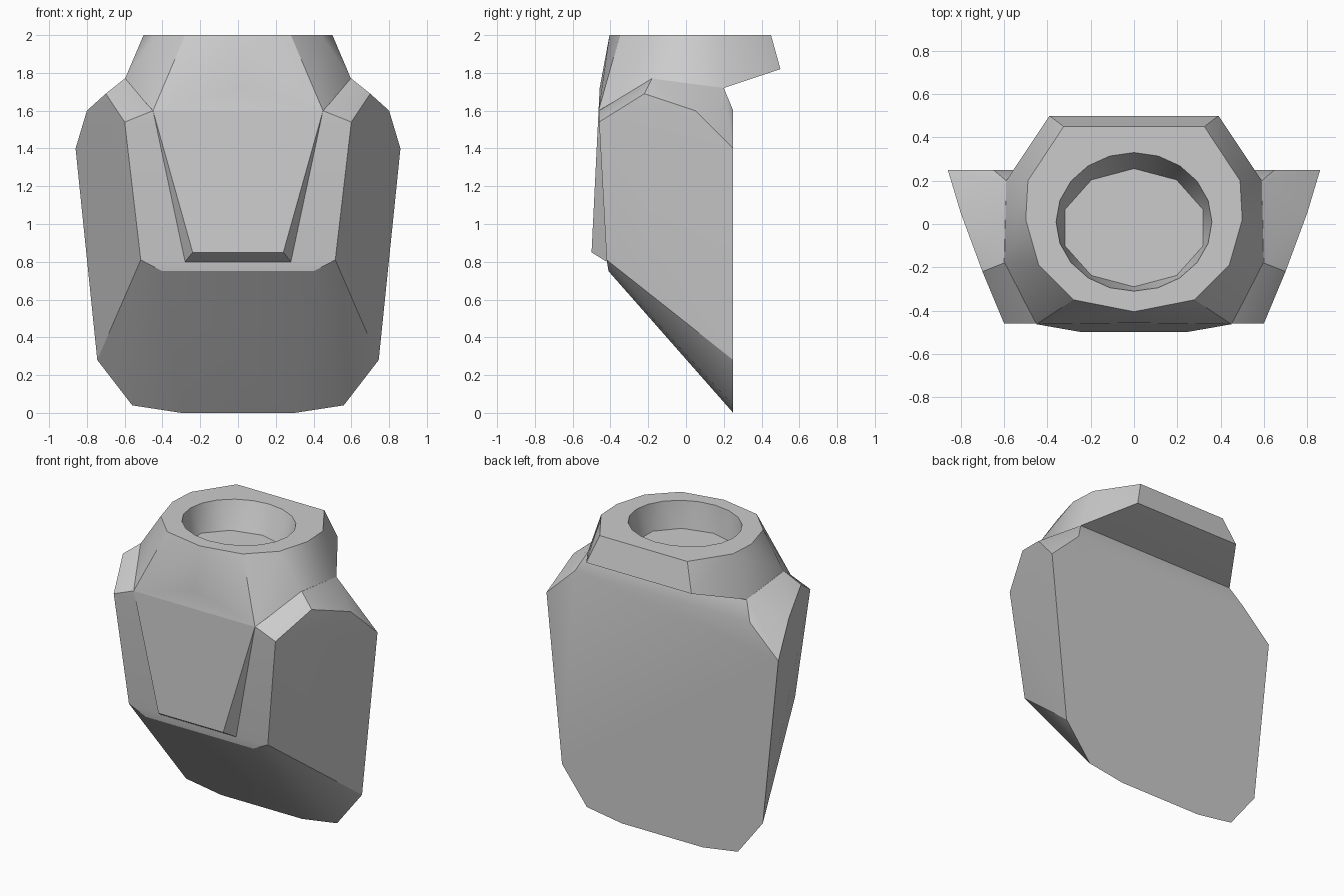
import bpy, bmesh, math

if "Cube" in bpy.data.objects:
    bpy.data.objects.remove(bpy.data.objects["Cube"])

def hull(name, half, center=()):
    """Faceted solid wrapped around points mirrored across x = 0."""
    pts = [(s * x, y, z) for x, y, z in half for s in (1, -1)] + list(center)
    bm = bmesh.new()
    for p in pts:
        bm.verts.new(p)
    bmesh.ops.remove_doubles(bm, verts=bm.verts, dist=0.0001)
    res = bmesh.ops.convex_hull(bm, input=bm.verts)
    junk = {g for g in res["geom_interior"] + res["geom_unused"]
            if isinstance(g, bmesh.types.BMVert)}
    bmesh.ops.delete(bm, geom=list(junk), context='VERTS')
    bmesh.ops.dissolve_limit(bm, angle_limit=math.radians(1),
                             verts=bm.verts, edges=bm.edges)
    bmesh.ops.recalc_face_normals(bm, faces=bm.faces)
    me = bpy.data.meshes.new(name)
    bm.to_mesh(me)
    bm.free()
    ob = bpy.data.objects.new(name, me)
    bpy.context.collection.objects.link(ob)
    return ob

def smooth(ob, angle=25):
    bpy.ops.object.select_all(action='DESELECT')
    ob.select_set(True)
    bpy.context.view_layer.objects.active = ob
    bpy.ops.object.shade_smooth_by_angle(angle=math.radians(angle))

# Main torso: flat back, angled sides, cut-away lower front, sloped shoulders
torso = hull("torso_shell", [
    (.86, .25, 1.4), (.80, .05, 1.6), (.70, -.22, 1.69), (.60, -.46, 1.54),
    (.515, -.42, .81), (.40, -.41, .75), (.745, .25, .28), (.56, .25, .04),
    (.30, .25, 0), (.65, .25, 1.6), (.64, .14, 1.67), (.60, -.18, 1.77),
    (.59, .2, 1.72), (.45, -.46, 1.6)])

# Raised tapering chest plate
plate = hull("chest_plate", [
    (.45, -.463, 1.6), (.24, -.5, .85), (.28, -.42, .8), (.45, -.40, 1.6)])

# Collar with overhang at the rear
collar = hull("collar", [
    (.325, .45, 2), (.49, .2, 2), (.50, .02, 2), (.44, -.19, 2), (.28, -.35, 2),
    (.39, .5, 1.82), (.59, .2, 1.72), (.60, -.18, 1.765), (.45, -.463, 1.6)],
    [(0, -.405, 2), (0, -.457, 1.72)])

# Neck socket: round rim narrowing to a ten-sided floor
def ring(n, rx, ry, cy, z):
    return [(rx * math.sin(2 * math.pi * i / n), cy + ry * math.cos(2 * math.pi * i / n), z)
            for i in range(n)]

socket = hull("socket_cutter", [], ring(20, .36, .32, .01, 2) +
              ring(20, .36, .32, .01, 2.2) + ring(10, .335, .273, -.017, 1.82))
socket.hide_render = True
cut = collar.modifiers.new("socket", 'BOOLEAN')
cut.operation = 'DIFFERENCE'
cut.solver = 'EXACT'
cut.object = socket
bpy.context.view_layer.objects.active = collar
bpy.ops.object.modifier_apply(modifier=cut.name)
bpy.data.objects.remove(socket)

for part in (torso, plate, collar):
    smooth(part)
